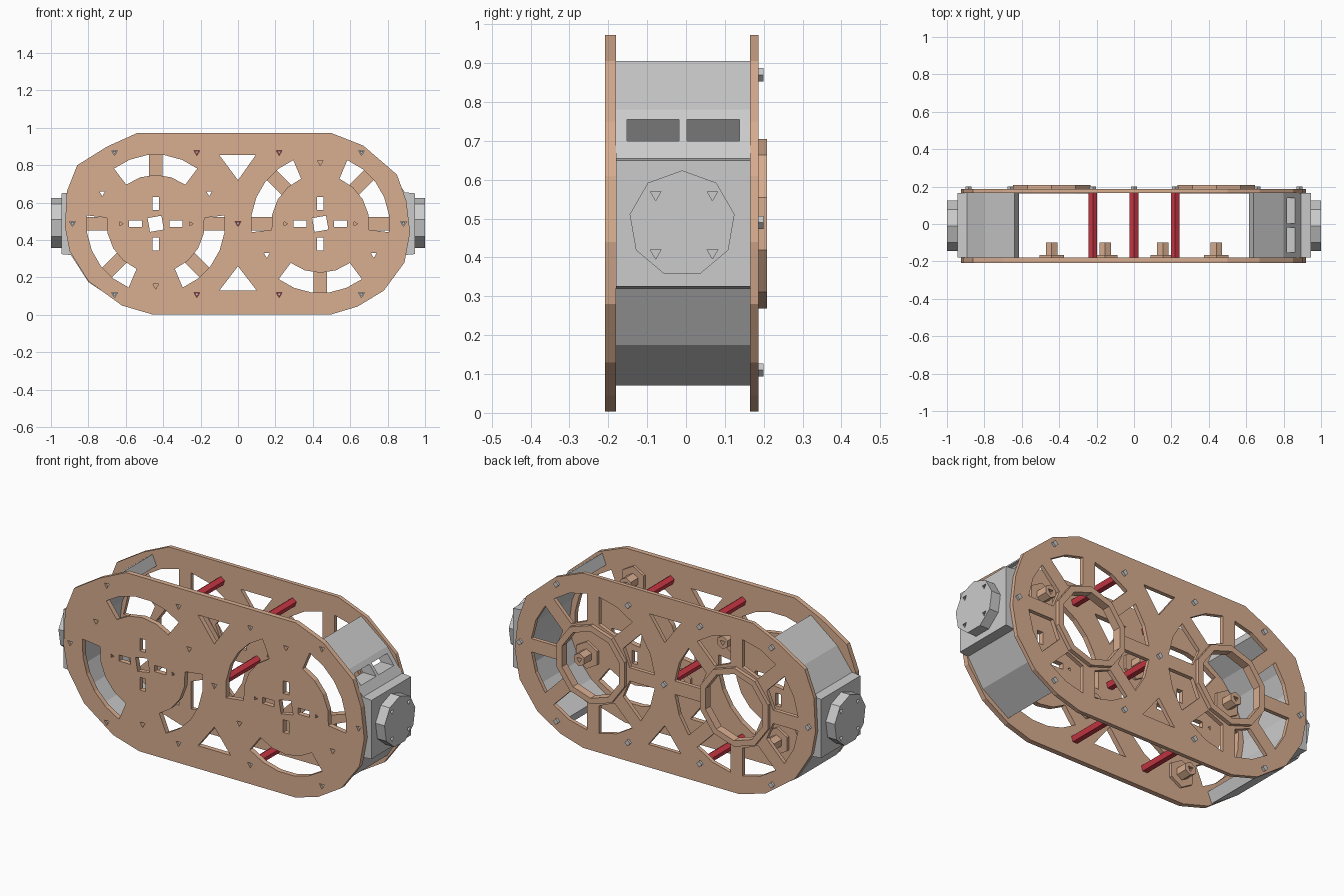
import bpy, bmesh
from math import cos, sin, radians, asin, pi
from mathutils import Matrix

if "Cube" in bpy.data.objects:
    bpy.data.objects.remove(bpy.data.objects["Cube"])

ZC = 0.487     # height of the hub axis
HUB = 0.44     # hub distance from the middle


def material(name, col):
    m = bpy.data.materials.new(name)
    m.diffuse_color = (*col, 1)
    m.use_nodes = True
    m.node_tree.nodes["Principled BSDF"].inputs["Base Color"].default_value = m.diffuse_color
    return m


TAN = material("tan", (0.69, 0.42, 0.28))
RED = material("red", (0.60, 0.04, 0.06))


def ngon(cx, cz, r, n, start=90):
    return [(cx + r * cos(radians(start) + 2 * pi * i / n),
             cz + r * sin(radians(start) + 2 * pi * i / n)) for i in range(n)]


def rect(cx, cz, w, h):
    return [(cx - w / 2, cz - h / 2), (cx + w / 2, cz - h / 2),
            (cx + w / 2, cz + h / 2), (cx - w / 2, cz + h / 2)]


def arc(cx, cz, r, a0, a1, n):
    return [(cx + r * cos(radians(a0 + (a1 - a0) * i / n)),
             cz + r * sin(radians(a0 + (a1 - a0) * i / n))) for i in range(n + 1)]


def sheet(name, loops, lo, hi, mat=None, axis="y"):
    """Flat profile (outline plus holes) extruded from lo to hi along y or x."""
    cu = bpy.data.curves.new(name, "CURVE")
    cu.dimensions = "2D"
    cu.fill_mode = "BOTH"
    cu.extrude = (hi - lo) / 2
    for pts in loops:
        sp = cu.splines.new("POLY")
        sp.points.add(len(pts) - 1)
        for p, (u, v) in zip(sp.points, pts):
            p.co = (u, v, 0, 1)
        sp.use_cyclic_u = True
    tmp = bpy.data.objects.new(name + "_tmp", cu)
    bpy.context.collection.objects.link(tmp)
    bpy.context.view_layer.update()
    me = bpy.data.meshes.new_from_object(tmp.evaluated_get(bpy.context.evaluated_depsgraph_get()))
    bpy.data.objects.remove(tmp)
    mid = (lo + hi) / 2
    if axis == "y":
        mx = Matrix(((1, 0, 0, 0), (0, 0, -1, mid), (0, 1, 0, 0), (0, 0, 0, 1)))
    else:
        mx = Matrix(((0, 0, 1, mid), (1, 0, 0, 0), (0, 1, 0, 0), (0, 0, 0, 1)))
    me.transform(mx)
    bm = bmesh.new()
    bm.from_mesh(me)
    bmesh.ops.remove_doubles(bm, verts=bm.verts, dist=1e-4)
    bmesh.ops.recalc_face_normals(bm, faces=bm.faces)
    for f in bm.faces:
        f.smooth = False
    bm.to_mesh(me)
    bm.free()
    me.materials.clear()
    if mat:
        me.materials.append(mat)
    ob = bpy.data.objects.new(name, me)
    bpy.context.collection.objects.link(ob)
    return ob


# Shared layout: plate outline, web triangles, bolt and boss positions
outline = [(-0.54, 0.972), (0.50, 0.972), (0.67, 0.905), (0.85, 0.75), (0.90, 0.61),
           (0.92, 0.44), (0.89, 0.28), (0.78, 0.13), (0.64, 0.045), (0.50, 0.003),
           (-0.46, 0.003), (-0.62, 0.05), (-0.80, 0.18), (-0.90, 0.34), (-0.925, 0.47),
           (-0.915, 0.66), (-0.86, 0.80), (-0.70, 0.90)]
webs = [[(-0.1, 0.855), (0.095, 0.855), (0, 0.72)], [(-0.1, 0.13), (0.1, 0.13), (0, 0.26)]]
posts = [(s * 0.22, z) for s in (-1, 1) for z in (0.87, 0.11)] + [(0, 0.49)]
bolts = posts + [(s * 0.66, z) for s in (-1, 1) for z in (0.87, 0.11)] + [(-0.885, 0.49), (0.885, 0.49)]
bosses = [(s * HUB + 0.33 * cos(radians(a)), ZC + 0.33 * sin(radians(a)))
          for s, angs in ((-1, (30, 150, 270)), (1, (90, 210, 330))) for a in angs]

# Front plate with arc windows, hub slots and small drill holes
holes = webs + [ngon(x, z, 0.018, 3, 150) for x, z in bolts + bosses]
for s, angs in ((-1, (90, 210, 330)), (1, (30, 150, 270))):
    cx = s * HUB
    for a in angs:
        holes.append(arc(cx, ZC, 0.37, a - 37, a + 37, 5) + arc(cx, ZC, 0.262, a + 37, a - 37, 4))
    holes.append(ngon(cx, ZC, 0.053, 4, 55))
    for d in (-1, 1):
        holes.append(rect(cx + d * 0.108, ZC, 0.07, 0.034))
        holes.append(rect(cx, ZC + d * 0.108, 0.034, 0.07))
        holes.append(ngon(cx + d * 0.187, ZC, 0.012, 3, 0))
sheet("front_plate", [outline] + holes, -0.208, -0.18, TAN)

# Back plate with eight-spoked wheels
holes = list(webs)
for s in (-1, 1):
    cx = s * HUB
    holes.append(ngon(cx, ZC, 0.195, 10))
    o, i = [asin(0.037 / r) * 180 / pi for r in (0.38, 0.228)]
    for k in range(8):
        a = 45 * k
        holes.append(arc(cx, ZC, 0.38, a + o, a + 45 - o, 2) + arc(cx, ZC, 0.228, a + 45 - i, a + i, 1))
    # Raised hub ring
    sheet("hub_ring", [ngon(cx, ZC, 0.218, 10), ngon(cx, ZC, 0.185, 10)], 0.162, 0.208, TAN)
sheet("back_plate", [outline] + holes, 0.165, 0.187, TAN)

# Hollow bosses on the inside of the front plate
for x, z in bosses:
    bore = ngon(x, z, 0.018, 3, 150)
    sheet("boss_flange", [ngon(x, z, 0.075, 6), bore], -0.181, -0.165, TAN)
    sheet("boss_tube", [ngon(x, z, 0.036, 6), bore], -0.166, -0.10, TAN)

# Red spacer posts
for x, z in posts:
    sheet("spacer_post", [ngon(x, z, 0.024, 5)], -0.181, 0.166, RED)

# Bolt ends on both plates
for x, z in bolts:
    sheet("bolt_tip", [ngon(x, z, 0.017, 4)], 0.16, 0.20)
    sheet("bolt_head", [ngon(x, z, 0.013, 3, 150)], -0.198, -0.18)

# Grey end shells with mounting pads and drilled end discs
half = [(0.64, 0.905), (0.80, 0.78), (0.893, 0.655), (0.945, 0.65),
        (0.945, 0.325), (0.893, 0.32), (0.80, 0.175), (0.64, 0.07)]
profile = half + arc(HUB, ZC, 0.40, -64, 64, 8)
disc = [ngon(-0.01, ZC, 0.137, 9)] + [ngon(-0.005 + y, ZC + z, 0.016, 3, 30)
                                     for y in (-0.073, 0.073) for z in (-0.075, 0.075)]
for s, side in ((-1, "left"), (1, "right")):
    shell = sheet(side + "_end_shell", [[(s * x, z) for x, z in profile]], -0.18, 0.166)
    sheet(side + "_end_disc", disc, *sorted((s * 0.944, s * 1.0)), axis="x")
    if s > 0:
        # Two slots through the right shell
        for y0, y1 in ((-0.152, -0.018), (0.002, 0.138)):
            cut = sheet("slot_cutter", [rect(0.85, 0.727, 0.3, 0.056)], y0, y1)
            cut.hide_render = True
            mod = shell.modifiers.new("slot", "BOOLEAN")
            mod.operation = "DIFFERENCE"
            mod.solver = "EXACT"
            mod.object = cut
            bpy.context.view_layer.update()
            dg = bpy.context.evaluated_depsgraph_get()
            me = bpy.data.meshes.new_from_object(shell.evaluated_get(dg))
            shell.modifiers.clear()
            shell.data = me
            bpy.data.objects.remove(cut)
